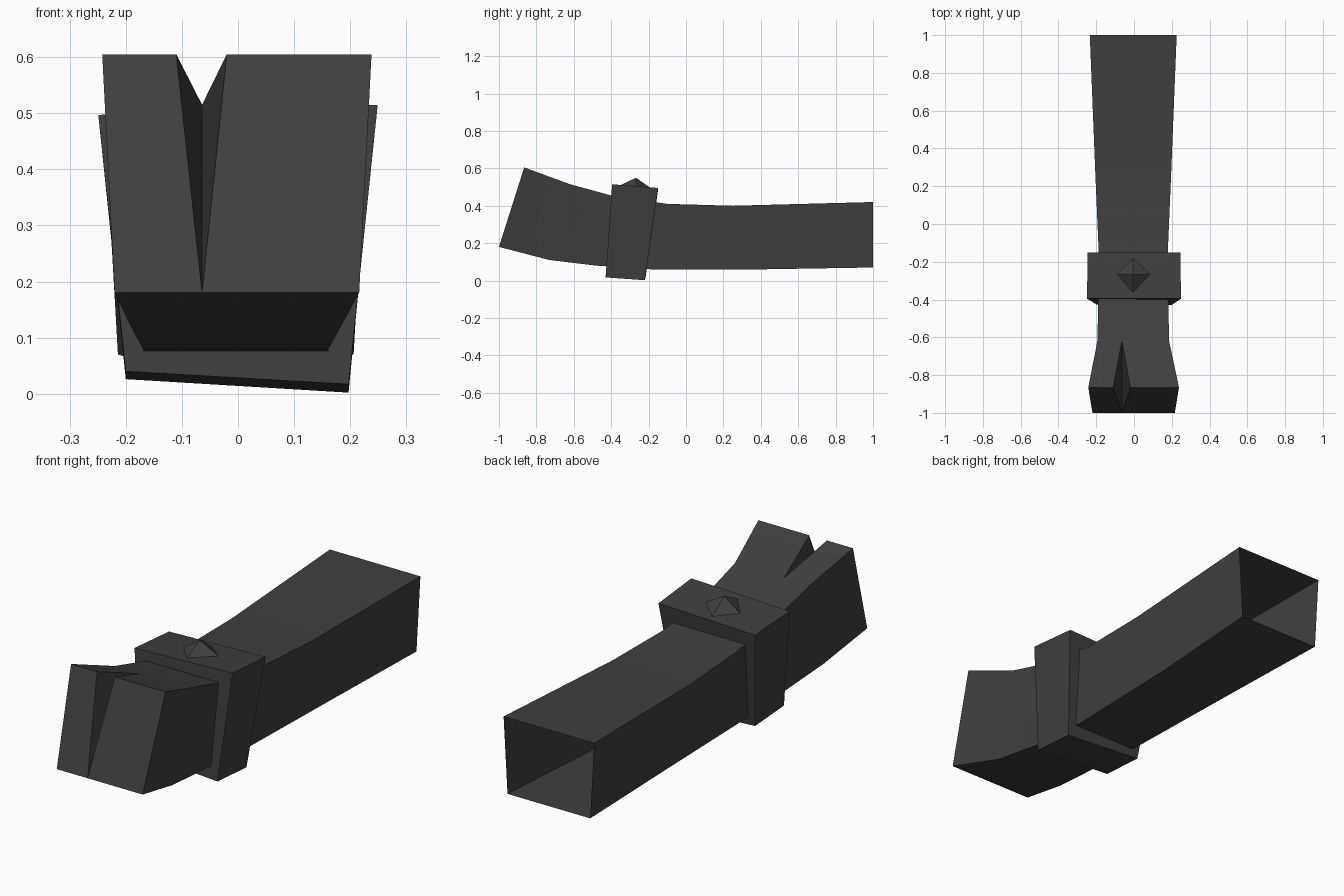
import bpy
import math
from mathutils import Vector

if "Cube" in bpy.data.objects:
    bpy.data.objects.remove(bpy.data.objects["Cube"], do_unlink=True)

# Single dark steel colour
steel = bpy.data.materials.new("dark_steel")
steel.use_nodes = True
COLOUR = (0.05, 0.05, 0.05, 1)
steel.diffuse_color = COLOUR
steel.node_tree.nodes["Principled BSDF"].inputs["Base Color"].default_value = COLOUR


def make_part(name, verts, faces):
    mesh = bpy.data.meshes.new(name)
    mesh.from_pydata(verts, [], faces)
    mesh.materials.append(steel)
    part = bpy.data.objects.new(name, mesh)
    bpy.context.collection.objects.link(part)
    bpy.ops.object.select_all(action='DESELECT')
    part.select_set(True)
    bpy.context.view_layer.objects.active = part
    bpy.ops.object.mode_set(mode='EDIT')
    bpy.ops.mesh.select_all(action='SELECT')
    bpy.ops.mesh.normals_make_consistent(inside=False)
    bpy.ops.object.mode_set(mode='OBJECT')
    bpy.ops.object.shade_smooth_by_angle(angle=math.radians(30))
    return part


def ring(bottom, top, centre=0.0):
    """Four corners: bottom left, bottom right, top right, top left.
    Each of bottom and top is (half width, y, z)."""
    (bw, by, bz), (tw, ty, tz) = bottom, top
    return [Vector((centre - bw, by, bz)), Vector((centre + bw, by, bz)),
            Vector((centre + tw, ty, tz)), Vector((centre - tw, ty, tz))]


# Curved handle: open at the back, flaring to a notched front
sections = [
    ring((0.21, 1.0, 0.07), (0.23, 1.0, 0.42), -0.004),
    ring((0.18, 0.4, 0.06), (0.2, 0.25, 0.4), -0.004),
    ring((0.165, -0.18, 0.06), (0.185, -0.1, 0.41), -0.004),
    ring((0.165, -0.48, 0.08), (0.185, -0.4, 0.455), -0.004),
    ring((0.182, -0.73, 0.11), (0.19, -0.62, 0.515), -0.004),
    ring((0.218, -1.0, 0.18), (0.24, -0.865, 0.605), -0.002),
]
verts = [v for section in sections for v in section]
faces = []
for s in range(4):
    a = s * 4
    faces += [(a + i, a + (i + 1) % 4, a + 4 + (i + 1) % 4, a + 4 + i) for i in range(4)]

# Front segment with the V notch cut into its upper and front faces
bl, br, tr, tl = range(16, 20)
fbl, fbr, ftr, ftl = range(20, 24)
left_lip, right_lip, root, tail = range(24, 28)
verts += [(-0.11, -0.865, 0.605), (-0.02, -0.865, 0.605),
          (-0.064, -1.0, 0.18), (-0.064, -0.62, 0.515)]
faces += [
    (bl, br, fbr, root, fbl), (br, tr, ftr, fbr), (tl, bl, fbl, ftl),
    (tl, ftl, left_lip, tail), (tail, right_lip, ftr, tr),
    (fbl, root, left_lip, ftl), (root, fbr, ftr, right_lip),
    (left_lip, root, tail), (root, right_lip, tail),
]
# The upper edge of the previous segment shares the notch tail
old = next(f for f in faces if {15, 14, 18, 19} == set(f))
faces[faces.index(old)] = (14, 15, tl, tail, tr)
make_part("handle", verts, faces)

# Tapered collar, slightly taller on its left side
front = [(-0.2, -0.425, 0.04), (0.197, -0.43, 0.017),
         (0.249, -0.395, 0.515), (-0.249, -0.395, 0.497)]
back = [(-0.2, -0.215, 0.026), (0.197, -0.22, 0.002),
        (0.245, -0.15, 0.495), (-0.245, -0.15, 0.48)]
collar_faces = [(i, (i + 1) % 4, 4 + (i + 1) % 4, 4 + i) for i in range(4)]
make_part("collar", front + back, collar_faces + [(0, 1, 2, 3), (4, 5, 6, 7)])

# Pointed stud on top of the collar
stud = [(-0.095, -0.265, 0.49), (-0.006, -0.365, 0.502),
        (0.093, -0.265, 0.496), (-0.006, -0.175, 0.485), (-0.006, -0.268, 0.55)]
make_part("stud", stud, [(i, (i + 1) % 4, 4) for i in range(4)] + [(0, 1, 2, 3)])
